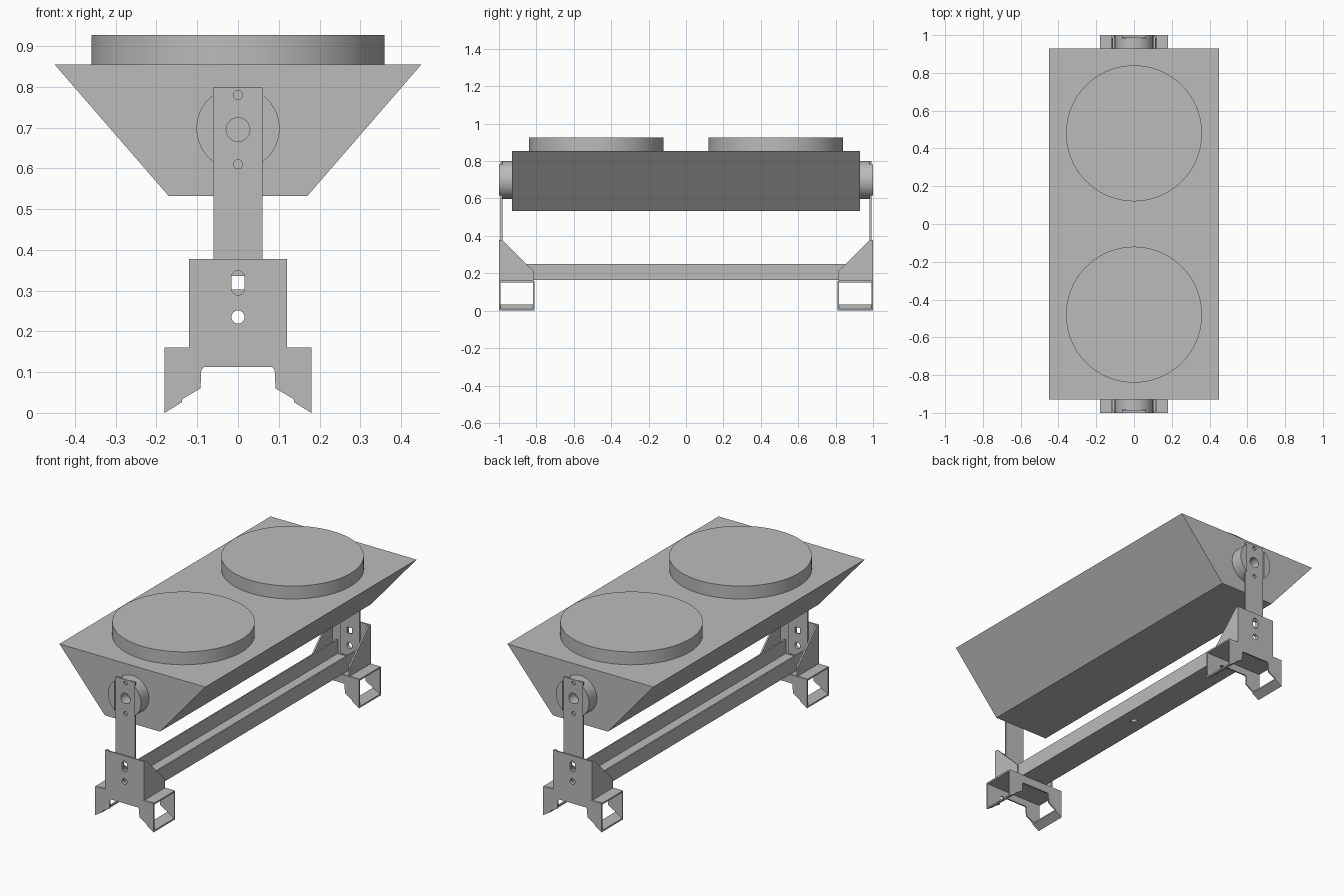
import bpy, bmesh, math
from mathutils import Vector

if "Cube" in bpy.data.objects:
    bpy.data.objects.remove(bpy.data.objects["Cube"], do_unlink=True)

grey = bpy.data.materials.new("plain grey")
grey.use_nodes = True
grey.diffuse_color = (0.5, 0.5, 0.5, 1)
grey.node_tree.nodes["Principled BSDF"].inputs["Base Color"].default_value = (0.5, 0.5, 0.5, 1)


def prism(name, outline, axis, start, end):
    """Extrude a 2D outline along x, y or z; the outline uses the other two axes in order."""
    def place(p, depth):
        c = list(p)
        c.insert("xyz".index(axis), depth)
        return Vector(c)
    bm = bmesh.new()
    rings = [[bm.verts.new(place(p, d)) for p in outline] for d in (start, end)]
    for ring in rings:
        bm.faces.new(ring)
    n = len(outline)
    for i in range(n):
        j = (i + 1) % n
        bm.faces.new((rings[0][i], rings[0][j], rings[1][j], rings[1][i]))
    bmesh.ops.recalc_face_normals(bm, faces=bm.faces)
    mesh = bpy.data.meshes.new(name)
    bm.to_mesh(mesh)
    bm.free()
    mesh.materials.append(grey)
    ob = bpy.data.objects.new(name, mesh)
    bpy.context.collection.objects.link(ob)
    return ob


def box(name, x, y, z):
    return prism(name, [(x[0], y[0]), (x[1], y[0]), (x[1], y[1]), (x[0], y[1])], "z", *z)


def arc(cx, cy, r, a=0, b=360, n=64):
    """Points on an arc in degrees; a full turn leaves out the repeated last point."""
    steps = n if b - a == 360 else n - 1
    angles = [math.radians(a + (b - a) * i / steps) for i in range(n)]
    return [(cx + r * math.cos(t), cy + r * math.sin(t)) for t in angles]


def cut(ob, cutters):
    """Cut holes out of a part, then drop the cutters."""
    for c in cutters:
        c.hide_render = True
        mod = ob.modifiers.new("hole", "BOOLEAN")
        mod.operation, mod.solver, mod.object = "DIFFERENCE", "EXACT", c
    bpy.context.view_layer.update()
    mesh = bpy.data.meshes.new_from_object(ob.evaluated_get(bpy.context.evaluated_depsgraph_get()))
    ob.modifiers.clear()
    ob.data = mesh
    for c in cutters:
        bpy.data.objects.remove(c, do_unlink=True)


def smooth(ob):
    bpy.ops.object.select_all(action="DESELECT")
    ob.select_set(True)
    bpy.context.view_layer.objects.active = ob
    bpy.ops.object.shade_smooth_by_angle(angle=math.radians(30))


# Tapered housing and its two round lenses
prism("housing", [(-0.45, 0.855), (0.45, 0.855), (0.17, 0.532), (-0.17, 0.532)], "y", -0.93, 0.93)
for side, y in (("front", -0.48), ("back", 0.48)):
    smooth(prism(side + "_disc", arc(0, y, 0.36, n=96), "z", 0.855, 0.927))

# Open-topped channel joining the two stands, with a drain hole
W, T = 0.08, 0.008
beam = prism("cross_beam", [(-W, 0.25), (-W, 0.165), (W, 0.165), (W, 0.25), (W - T, 0.25),
                            (W - T, 0.165 + T), (T - W, 0.165 + T), (T - W, 0.25)], "y", -0.982, 0.982)
cut(beam, [prism("drain", arc(0, 0, 0.016, n=24), "z", 0.1, 0.22)])

# Right half of the foot plate, mirrored into a full outline
half = [(0.18, 0.16), (0.18, 0.002), (0.14, 0.025), (0.135, 0.035), (0.092, 0.06),
        (0.09, 0.105), (0.083, 0.113)]
foot_outline = half + [(-x, z) for x, z in reversed(half)]

for side, s in (("front", -1), ("back", 1)):
    # Pivot hub, slotted on its outer face to take the arm
    hub = prism(side + "_hub", arc(0, 0.698, 0.102), "y", s * 0.93, s * 1.0)
    cut(hub, [box("slot", (-0.06, 0.06), (s * 0.982, s * 1.1), (0.5, 0.9)),
              prism("bore", arc(0, 0.695, 0.029, n=32), "y", s * 0.935, s * 1.1)])
    smooth(hub)

    # Upright arm with bolt holes
    arm = box(side + "_arm", (-0.06, 0.06), (s * 0.982, s * 0.991), (0.18, 0.8))
    holes = [prism("bolt", arc(0, z, r, n=32), "y", s * 0.9, s * 1.1)
             for z, r in ((0.78, 0.011), (0.695, 0.029), (0.61, 0.011), (0.235, 0.016))]
    holes.append(box("window", (-0.016, 0.016), (s * 0.9, s * 1.1), (0.303, 0.336)))
    cut(arm, holes)

    # Bracket face with a round hole and an upright slot
    face = box(side + "_bracket_face", (-0.12, 0.12), (s * 0.991, s * 1.0), (0.16, 0.378))
    slot = arc(0, 0.333, 0.016, 0, 180, 16) + arc(0, 0.305, 0.016, 180, 359.9, 16)
    cut(face, [prism("round", arc(0, 0.235, 0.016, n=32), "y", s * 0.9, s * 1.1),
               prism("slot", slot, "y", s * 0.9, s * 1.1)])

    # Bracket gussets
    gusset = [(s * 0.991, 0.16), (s * 0.991, 0.378), (s * 0.982, 0.378), (s * 0.815, 0.212), (s * 0.815, 0.16)]
    for name, d in (("right", -1), ("left", 1)):
        prism(f"{side}_{name}_gusset", gusset, "x", d * 0.111, d * 0.12)

    # Foot: top plate, two shaped walls and a slanted lip under each end
    box(side + "_foot_top", (-0.18, 0.18), (s * 0.818, s * 0.992), (0.152, 0.161))
    for name, y in (("inner", 0.81), ("outer", 0.992)):
        prism(f"{side}_{name}_foot_wall", foot_outline, "y", s * y, s * (y + 0.008))
    for name, d in (("right", -1), ("left", 1)):
        lip = [(d * 0.18, 0.0), (d * 0.18, 0.009), (d * 0.138, 0.034), (d * 0.138, 0.026)]
        prism(f"{side}_{name}_foot_lip", lip, "y", s * 0.81, s * 1.0)
